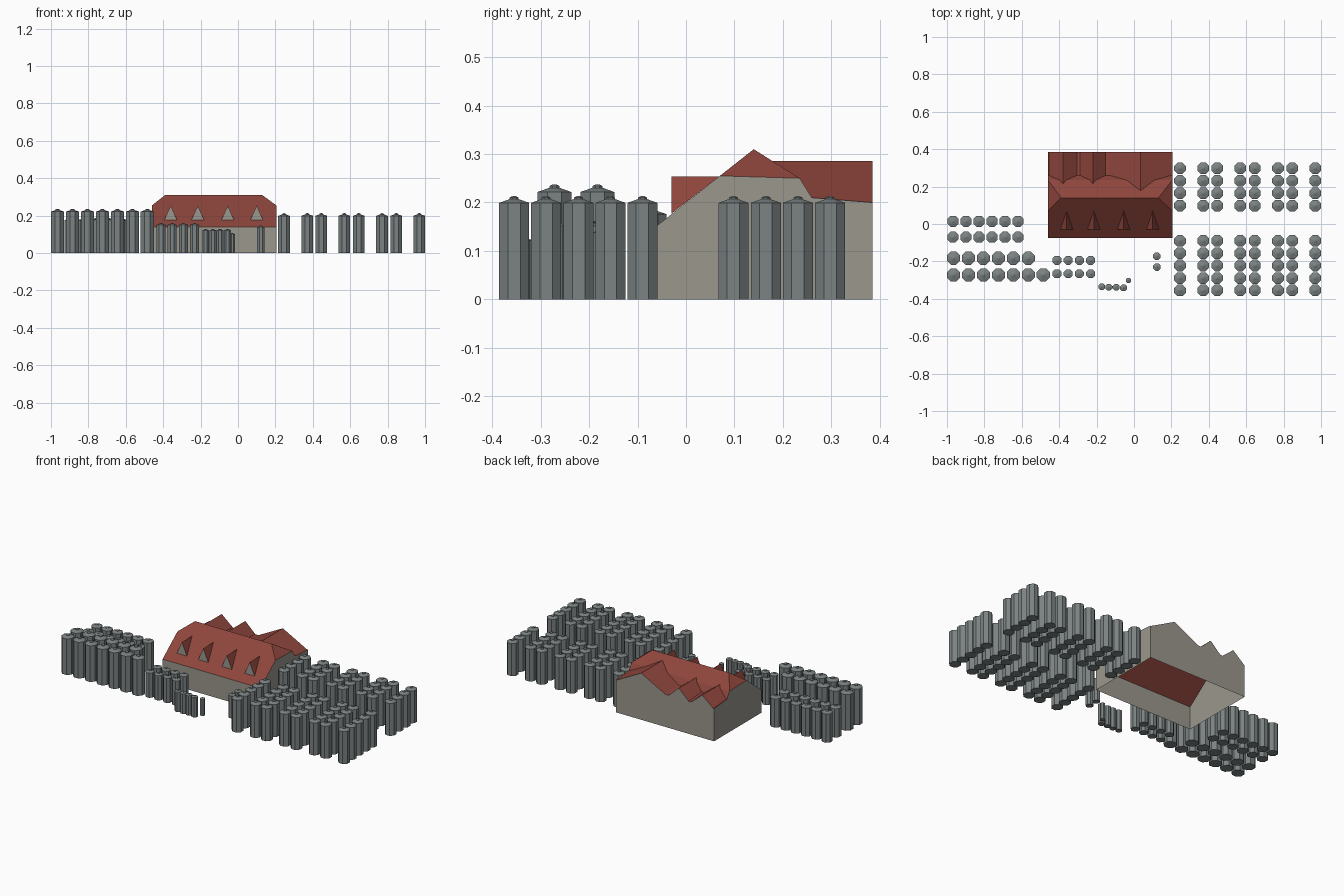
import bpy, math

if "Cube" in bpy.data.objects:
    bpy.data.objects.remove(bpy.data.objects["Cube"])


def material(name, rgb):
    m = bpy.data.materials.new(name)
    m.diffuse_color = (*rgb, 1)
    m.use_nodes = True
    m.node_tree.nodes["Principled BSDF"].inputs["Base Color"].default_value = m.diffuse_color
    return m


RED = material("roof_red", (0.27, 0.06, 0.045))
WALL = material("wall_stone", (0.33, 0.31, 0.27))
STEEL = material("silo_steel", (0.2, 0.225, 0.225))


def build(name, verts, faces, mats, red=()):
    me = bpy.data.meshes.new(name)
    me.from_pydata(verts, [], faces)
    for m in mats:
        me.materials.append(m)
    for i in red:
        me.polygons[i].material_index = 1
    ob = bpy.data.objects.new(name, me)
    bpy.context.collection.objects.link(ob)
    return ob


# --- hall: side profile swept across x, with clipped gable ends, open below
X0, X1 = -0.46, 0.205
profile = [(-0.075, 0), (-0.075, 0.14), (0.07, 0.255), (0.235, 0.25),
           (0.26, 0.21), (0.385, 0.20), (0.385, 0)]
n = len(profile)
verts = [(x, y, z) for x in (X0, X1) for y, z in profile]
verts += [(-0.39, 0.14, 0.31), (0.13, 0.14, 0.31)]
L, R = 2 * n, 2 * n + 1
faces = [
    (0, 7, 8, 1), (6, 5, 12, 13),                      # front and back wall
    (0, 1, 2, 3, 4, 5, 6), (13, 12, 11, 10, 9, 8, 7),  # end walls
    (1, 8, 9, R, L, 2), (3, L, R, 10),                 # main slopes
    (2, L, 3), (9, 10, R),                             # hipped ends
    (3, 10, 11, 4), (4, 11, 12, 5),                    # rear lean-to
]
build("hall", verts, faces, [WALL, RED], range(4, 10))


# --- rear cross gables running back from the main slope
def rear_gable(name, x, half, top):
    y = 0.14 + (0.31 - top) / 0.63
    v = [(x, y, top), (x, 0.385, top),
         (x - half, 0.26, 0.21), (x - half, 0.385, 0.2),
         (x + half, 0.26, 0.21), (x + half, 0.385, 0.2)]
    build(name, v, [(3, 1, 5), (0, 1, 3, 2), (0, 4, 5, 1)], [WALL, RED], (1, 2))


rear_gable("rear_gable_large", 0.035, 0.165, 0.286)
rear_gable("rear_gable_small_1", -0.38, 0.075, 0.263)
rear_gable("rear_gable_small_2", -0.22, 0.068, 0.263)

# --- front dormers
for i, x in enumerate((-0.36, -0.215, -0.055, 0.10)):
    v = [(x - 0.034, -0.03, 0.177), (x + 0.034, -0.03, 0.177),
         (x, -0.03, 0.254), (x, 0.069, 0.254)]
    build(f"dormer_{i + 1}", v, [(0, 1, 2), (0, 2, 3), (1, 3, 2)],
          [WALL, RED], (1, 2))


# --- octagonal silos: shaft, shallow roof and small vent cap
def silo_group(name, spots, r, h):
    rings = [(r, 0), (r, h - 0.065 * h), (r * 0.3, h * 0.972),
             (r * 0.3, h * 0.987), (r * 0.12, h)]
    verts, faces = [], []
    for cx, cy in spots:
        b = len(verts)
        for rad, z in rings:
            c = rad / math.cos(math.pi / 8)
            for k in range(8):
                a = math.pi * (k + 0.5) / 4
                verts.append((cx + c * math.cos(a), cy + c * math.sin(a), z))
        for j in range(len(rings) - 1):
            for k in range(8):
                p, q = b + j * 8 + k, b + j * 8 + (k + 1) % 8
                faces.append((p, q, q + 8, p + 8))
        faces.append(tuple(b + k for k in reversed(range(8))))
        faces.append(tuple(b + 32 + k for k in range(8)))
    build(name, verts, faces, [STEEL])


def grid(xs, ys):
    return [(x, y) for x in xs for y in ys]


right_x = (0.246, 0.37, 0.445, 0.568, 0.646, 0.77, 0.846, 0.969)
silo_group("silos_right_back", grid(right_x, (0.098, 0.165, 0.231, 0.298)), 0.031, 0.213)
silo_group("silos_right_front", grid(right_x, (-0.355, -0.289, -0.222, -0.156, -0.09)), 0.031, 0.213)
silo_group("silos_left_back", grid([-0.968 + 0.0696 * i for i in range(6)], (0.014, -0.07)), 0.03, 0.188)
left_x = [-0.965 + 0.08 * i for i in range(7)]
silo_group("silos_left_front", grid(left_x[:6], (-0.183,)) + grid(left_x, (-0.272,)), 0.035, 0.237)
silo_group("silos_middle", grid([-0.412 + 0.06 * i for i in range(4)], (-0.194, -0.266)), 0.024, 0.162)
silo_group("silos_small", [(-0.173, -0.335), (-0.134, -0.338), (-0.096, -0.338), (-0.056, -0.341)], 0.018, 0.13)
silo_group("silo_tiny", [(-0.03, -0.302)], 0.014, 0.108)
silo_group("silos_yard", grid((0.122,), (-0.172, -0.23)), 0.02, 0.148)
